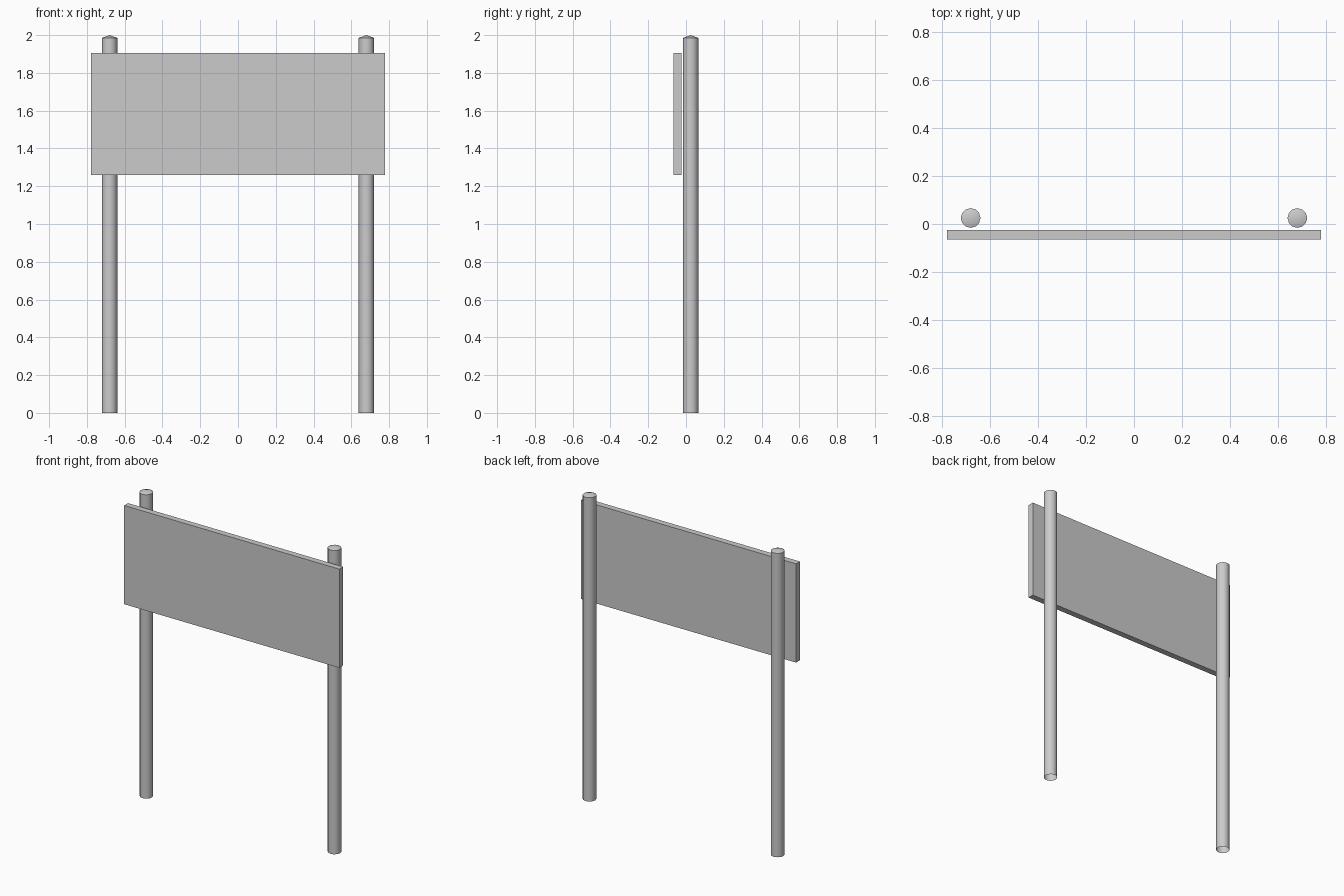
import bpy, bmesh, math

if "Cube" in bpy.data.objects:
    bpy.data.objects.remove(bpy.data.objects["Cube"])

POST_X, POST_Y, POST_R = 0.68, 0.025, 0.041
SIDES, RIM_Z, TIP_Z = 12, 1.985, 2.0


def add_object(name, bm):
    bmesh.ops.recalc_face_normals(bm, faces=bm.faces)
    mesh = bpy.data.meshes.new(name)
    bm.to_mesh(mesh)
    bm.free()
    obj = bpy.data.objects.new(name, mesh)
    bpy.context.collection.objects.link(obj)
    return obj


def make_post(name, x):
    # Round tube, open at the foot, with a shallow pointed cap
    bm = bmesh.new()
    angles = [2 * math.pi * i / SIDES for i in range(SIDES)]
    foot, rim = [
        [bm.verts.new((x + POST_R * math.cos(a), POST_Y + POST_R * math.sin(a), z)) for a in angles]
        for z in (0, RIM_Z)
    ]
    tip = bm.verts.new((x, POST_Y, TIP_Z))
    for i in range(SIDES):
        j = (i + 1) % SIDES
        bm.faces.new((foot[i], foot[j], rim[j], rim[i]))
        bm.faces.new((rim[i], rim[j], tip))
    obj = add_object(name, bm)
    # Orient outward
    bpy.ops.object.select_all(action='DESELECT')
    obj.select_set(True)
    bpy.context.view_layer.objects.active = obj
    bpy.ops.object.shade_smooth_by_angle(angle=math.radians(40))


# Posts
make_post("left_post", -POST_X)
make_post("right_post", POST_X)

# Sign board in front of the posts
bm = bmesh.new()
bmesh.ops.create_cube(bm, size=1)
bmesh.ops.scale(bm, vec=(1.555, 0.04, 0.645), verts=bm.verts)
bmesh.ops.translate(bm, vec=(0, -0.045, 1.5825), verts=bm.verts)
add_object("sign_board", bm)
